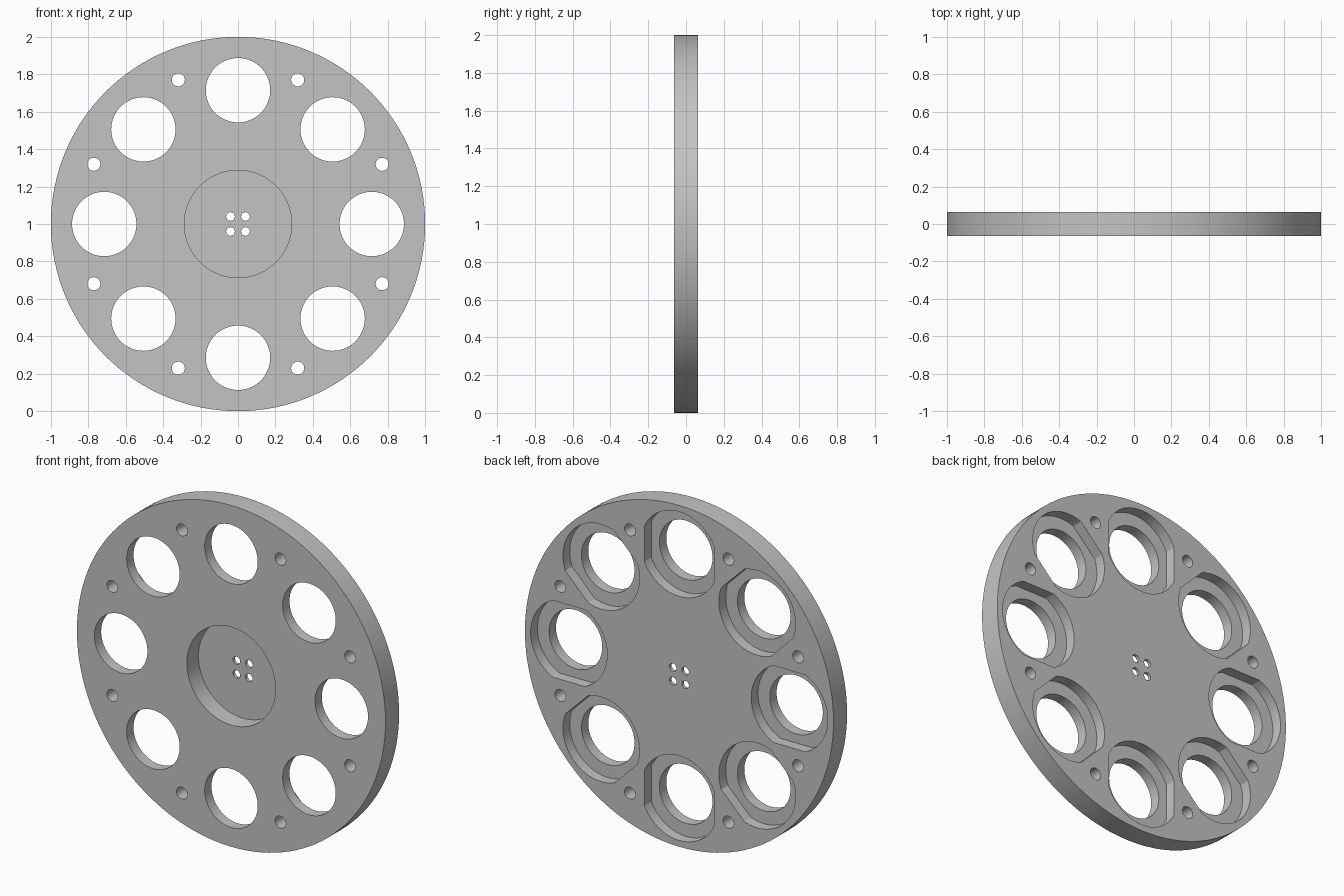
import bpy, bmesh
from math import pi, sin, cos, asin, radians

cube = bpy.data.objects.get("Cube")
if cube:
    bpy.data.objects.remove(cube, do_unlink=True)

HALF = 0.063        # half thickness of the disc
MID = 1.0           # height of the disc centre
RING = 0.715        # radius on which the large holes sit


def arc(radius, start, end, count):
    return [(radius * cos(start + (end - start) * i / count),
             radius * sin(start + (end - start) * i / count)) for i in range(count + 1)]


def circle(radius, count):
    return arc(radius, 0, 2 * pi, count)[:-1]


def prism(bm, outline, y0, y1, cx=0.0, cz=0.0, turn=0.0):
    """Extrude an outline in the x-z plane from y0 to y1."""
    c, s = cos(turn), sin(turn)
    base = [bm.verts.new((cx + u * c - v * s, y0, MID + cz + u * s + v * c)) for u, v in outline]
    face = bm.faces.new(base)
    new = bmesh.ops.extrude_face_region(bm, geom=[face])["geom"]
    moved = [g for g in new if isinstance(g, bmesh.types.BMVert)]
    bmesh.ops.translate(bm, verts=moved, vec=(0, y1 - y0, 0))


def make_object(name, bm):
    bmesh.ops.recalc_face_normals(bm, faces=bm.faces[:])
    mesh = bpy.data.meshes.new(name)
    bm.to_mesh(mesh)
    bm.free()
    obj = bpy.data.objects.new(name, mesh)
    bpy.context.collection.objects.link(obj)
    return obj


# Main disc
bm = bmesh.new()
prism(bm, circle(1.0, 128), -HALF, HALF)
disc = make_object("wheel_disc", bm)

# Through holes: eight large, eight small on the rim, four in the hub
through = bmesh.new()
for i in range(8):
    a = i * pi / 4
    prism(through, circle(0.172, 64), -0.2, 0.2, RING * cos(a), RING * sin(a))
    b = a + pi / 8
    prism(through, circle(0.035, 32), -0.2, 0.2, 0.834 * cos(b), 0.834 * sin(b))
for x in (-0.04, 0.04):
    for z in (-0.04, 0.04):
        prism(through, circle(0.023, 24), -0.2, 0.2, x, z)

# Pockets: round hub recess in front, flat-sided counterbores at the back
pockets = bmesh.new()
prism(pockets, circle(0.287, 96), -0.2, -HALF + 0.107)
span = asin(0.225 / 0.248)
seat = arc(0.248, -span, span, 28) + arc(0.248, pi - span, pi + span, 28)
for i in range(8):
    a = i * pi / 4
    prism(pockets, seat, 0.0, 0.2, RING * cos(a), RING * sin(a), a)

# Cut, bake the result and drop the cutters
cutters = [make_object("pocket_cutter", pockets), make_object("hole_cutter", through)]
for cutter in cutters:
    cutter.hide_render = True
    mod = disc.modifiers.new(cutter.name, "BOOLEAN")
    mod.operation = "DIFFERENCE"
    mod.solver = "EXACT"
    mod.object = cutter
bpy.context.view_layer.update()
graph = bpy.context.evaluated_depsgraph_get()
baked = bpy.data.meshes.new_from_object(disc.evaluated_get(graph))
disc.modifiers.clear()
disc.data = baked
for cutter in cutters:
    bpy.data.objects.remove(cutter, do_unlink=True)

# Single grey material
grey = bpy.data.materials.new("plain grey")
grey.use_nodes = True
colour = (0.55, 0.55, 0.55, 1.0)
grey.diffuse_color = colour
grey.node_tree.nodes["Principled BSDF"].inputs["Base Color"].default_value = colour
disc.data.materials.clear()
disc.data.materials.append(grey)

# Smooth the curved walls, keep the rims crisp
bpy.ops.object.select_all(action="DESELECT")
disc.select_set(True)
bpy.context.view_layer.objects.active = disc
bpy.ops.object.shade_smooth_by_angle(angle=radians(25))
